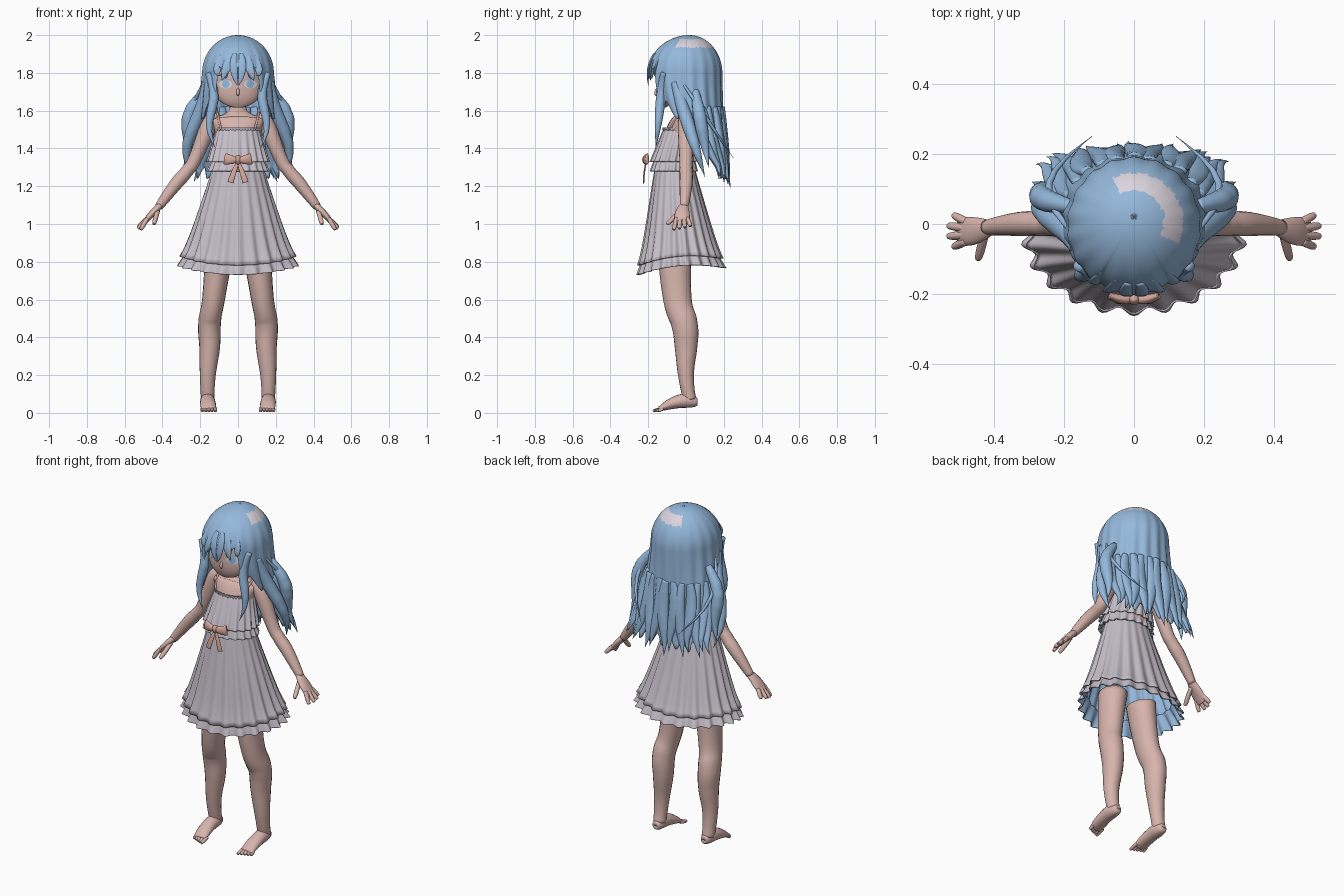
import bpy, bmesh
from math import sin, cos, pi, atan2, sqrt
from mathutils import Vector

if "Cube" in bpy.data.objects:
    bpy.data.objects.remove(bpy.data.objects["Cube"])


def material(name, *srgb):
    mat = bpy.data.materials.new(name)
    mat.use_nodes = True
    color = [channel ** 2.2 for channel in srgb] + [1]
    mat.diffuse_color = color
    mat.node_tree.nodes["Principled BSDF"].inputs["Base Color"].default_value = color
    return mat


SKIN = material("skin", .84, .7, .67)
HAIR = material("hair blue", .58, .72, .86)
SHINE = material("hair highlight", .86, .83, .87)
CLOTH = material("dress lilac white", .77, .74, .78)
RIBBON = material("ribbon peach", .83, .65, .6)
WHITE = material("eye white", .86, .88, .92)


def lerp(start, end, f):
    return start + (end - start) * f


def smooth(rows, steps=6):
    """Spline through rows of numbers."""
    out = []
    for i in range(len(rows) - 1):
        before, start, end = rows[max(i - 1, 0)], rows[i], rows[i + 1]
        after = rows[min(i + 2, len(rows) - 1)]
        for k in range(steps):
            t = k / steps
            blend = t * t * (3 - 2 * t)
            out.append([lerp(b + t * (c - a) / 2, c - (1 - t) * (d - b) / 2, blend)
                        for a, b, c, d in zip(before, start, end, after)])
    return out + [list(rows[-1])]


def finish(name, bm, mats):
    mesh = bpy.data.meshes.new(name)
    bm.to_mesh(mesh)
    bm.free()
    for mat in mats:
        mesh.materials.append(mat)
    for poly in mesh.polygons:
        poly.use_smooth = True
    obj = bpy.data.objects.new(name, mesh)
    bpy.context.collection.objects.link(obj)
    return obj


def tube(name, points, mat, side=1, ref=(1, 0, 0), sides=16):
    """Tapered limb or strand through points x, y, z, width and optional depth."""
    rows = smooth([(side * p[0], *p[1:4], p[-1]) for p in points])
    bm = bmesh.new()
    rings = []
    for i, (*centre, width, depth) in enumerate(rows):
        ahead, behind = rows[min(i + 1, len(rows) - 1)], rows[max(i - 1, 0)]
        along = (Vector(ahead[:3]) - Vector(behind[:3])).normalized()
        across = Vector(ref)
        across = (across - along * across.dot(along)).normalized() * max(width, .001)
        out = along.cross(across).normalized() * max(depth, .001)
        angles = [2 * pi * k / sides for k in range(sides)]
        rings.append([bm.verts.new(Vector(centre) + across * cos(a) + out * sin(a)) for a in angles])
    for top, low in zip(rings, rings[1:]):
        for k in range(sides):
            bm.faces.new((top[k - 1], low[k - 1], low[k], top[k]))
    bm.faces.new(rings[0])
    bm.faces.new(rings[-1])
    bmesh.ops.recalc_face_normals(bm, faces=bm.faces)
    finish(name, bm, [mat])


def pair(name, points, mat, **options):
    for side, word in ((1, "left"), (-1, "right")):
        tube(word + "_" + name, points, mat, side, **options)


def digit(name, base, tip, radius):
    """Straight round-ended finger or toe on both sides."""
    base, tip = Vector(base), Vector(tip)
    points = [(*base.lerp(tip, f), radius * r) for f, r in ((0, 1), (.8, 1), (1, .4))]
    pair(name, points, SKIN, ref=(.1, 1, .1))


def lock(name, start, end, bulge, wave, width):
    """Wavy tapering lock of hair on both sides."""
    points = []
    for k in range(8):
        f = k / 7
        x, y, z = Vector(start).lerp(Vector(end), f)
        x += bulge * sin(pi * f) + wave * sin(2 * pi * f)
        points.append((x, y, z, width * sin(pi * lerp(.2, 1, f))))
    pair(name, points, HAIR)


def sheet(name, surface, around, down, mats, rule=None):
    """Ring surface of angle and v; angle zero is the front, v runs downward."""
    bm = bmesh.new()
    grid = [[bm.verts.new(surface(2 * pi * i / around, j / down)) for i in range(around)]
            for j in range(down + 1)]
    for top, low in zip(grid, grid[1:]):
        for i in range(around):
            face = bm.faces.new((top[i - 1], low[i - 1], low[i], top[i]))
            if rule:
                face.material_index = rule(face.calc_center_median())
    return finish(name, bm, mats)


def thicken(obj, thickness, lining=0):
    mod = obj.modifiers.new("thickness", "SOLIDIFY")
    mod.thickness = thickness
    mod.offset = -1
    mod.material_offset = lining


# Torso, neck and limbs
tube("torso", [(0, -.05, 1.28, .12, .1), (0, -.03, 1.48, .12, .08), (0, -.01, 1.55, .14, .05),
               (0, 0, 1.6, .05, .045), (0, 0, 1.7, .045)], SKIN, sides=24)
pair("leg", [(.1, -.06, .85, .075, .09), (.13, -.045, .6, .06, .075), (.15, -.01, .48, .06, .07),
             (.15, 0, .35, .055, .06), (.16, 0, .2, .042), (.16, .02, .07, .035)], SKIN, sides=20)
pair("foot", [(.16, .06, .06, .01), (.16, .04, .06, .03), (.16, -.04, .06, .04, .035),
              (.155, -.14, .02, .04, .013)], SKIN)
for i in range(5):
    x = .12 + .017 * i
    digit(f"toe_{i + 1}", (x, -.12, .024), (x, -.175 + .007 * i, .01), .009)
pair("arm", [(.12, 0, 1.55, .03), (.15, 0, 1.53, .043), (.22, 0, 1.36, .036),
             (.27, 0, 1.28, .034), (.33, 0, 1.21, .034), (.42, -.01, 1.09, .022)], SKIN, ref=(0, 1, 0))
pair("palm", [(.41, -.01, 1.1, .022, .018), (.46, -.02, 1.05, .04, .017),
              (.5, -.02, 1, .036, .01)], SKIN, ref=(0, 1, 0))
for i in range(4):
    bend = .015 * (i in (1, 2))
    digit(f"finger_{i + 1}", (.48, .019 * i - .05, 1.03),
          (.515 + bend, .03 * i - .065, .97 + .006 * i), .011)
digit("thumb", (.425, -.025, 1.07), (.445, -.1, 1), .012)


# Head
def face_ring(z):
    """Half width, front y and back y of the head."""
    if z > 1.77:
        k = sqrt(max(0, 1 - ((z - 1.77) / .19) ** 2))
        return .15 * k, -.157 * k, .14 * k
    u = min(1, (1.77 - z) / .155)
    return .15 * sqrt(1 - u * u), -.157 + .03 * u ** 4, lerp(.14, -.11, u)


def face_point(angle, v):
    z = 1.79 + .172 * cos(pi * v)
    width, front, back = face_ring(z)
    return width * sin(angle), lerp(front, back, (1 - cos(angle)) / 2), z


sheet("head", face_point, 48, 32, [SKIN])
tube("nose", [(0, -.15, 1.72, .005), (0, -.16, 1.695, .008), (0, -.155, 1.68, .003)], SKIN)


# Eyes as thin plates that follow the face
def plate(name, x, z, width, height, lift, mat):
    bm = bmesh.new()

    def vert(angle, r):
        px, pz = x + r * width * cos(angle), z + r * height * sin(angle)
        wide, front, back = face_ring(pz)
        bow = sqrt(max(0, 1 - (px / wide) ** 2))
        return bm.verts.new((px, lerp(front, back, (1 - bow) / 2) - lift, pz))
    middle = vert(0, 0)
    inner, outer = [[vert(pi * k / 10, r) for k in range(20)] for r in (.5, 1)]
    for k in range(20):
        bm.faces.new((middle, inner[k - 1], inner[k]))
        bm.faces.new((inner[k - 1], outer[k - 1], outer[k], inner[k]))
    finish(name, bm, [mat])


for side, word in ((1, "left"), (-1, "right")):
    plate(word + "_eye_white", side * .066, 1.74, .034, .022, .002, WHITE)
    plate(word + "_iris", side * .064, 1.74, .02, .02, .004, HAIR)
    plate(word + "_lash", side * .068, 1.764, .037, .004, .006, HAIR)


# Hair shell: a dome over the head, then a curtain that recedes to the back
def hair_point(angle, z, out=0):
    if z > 1.8:
        k = sqrt(max(0, 1 - ((z - 1.8) / .2) ** 2))
        width, front, back = .19 * k, .02 - .22 * k, .02 + .17 * k
    else:
        drop = 1.8 - z
        width, front, back = .19 + .1 * drop, min(.1, 1.2 * drop ** 2 - .2), .19 + .1 * drop ** 2
    k = 1 + out + .022 * min(1, (2 - z) * 3) * cos(18 * angle)
    return width * k * sin(angle), lerp(front, back, (1 - k * cos(angle)) / 2), z


def shell_point(angle, v):
    turn = min(angle, 2 * pi - angle)
    fall = min(1, max(0, turn - .6) / 1.5)
    end = 1.8 if turn < .6 else 1.65 - .38 * fall ** 1.5
    end -= .03 * cos(18 * angle)
    return hair_point(angle, lerp(2, end, v ** 1.7))


def shine_patch(c):
    return int(1.935 < c.z < 1.978 and -.4 < atan2(c.y, c.x) < 2)


thicken(sheet("hair_shell", shell_point, 180, 48, [HAIR, SHINE], shine_patch), .012)

# Fringe strands and long wavy locks
for i in range(6):
    x = .044 * (i - 2.5)
    y = 3 * x * x - .2
    tube(f"fringe_strand_{i + 1}", [(x * .7, y + .03, 1.9, .012, .006), (x, y, 1.82, .02, .007),
                                    (x + .02 * cos(3 * i), y, 1.72 + .6 * abs(x), .001)], HAIR)
lock("front_lock", (.16, -.12, 1.8), (.12, -.16, 1.4), 0, -.02, .025)
lock("shoulder_lock", (.17, -.06, 1.75), (.25, .1, 1.25), .03, -.02, .035)
lock("outer_lock", (.18, .05, 1.7), (.29, .12, 1.3), .03, .02, .034)
lock("loose_strand", (.18, -.02, 1.75), (.12, .25, 1.35), .09, 0, .01)
for i in range(13):
    swing = .06 if i % 2 else -.06
    low = 1.19 + .025 * (i % 2) + .008 * abs(i - 6)
    path = []
    for k in range(8):
        f = k / 7
        radius = .036 * sin(pi * lerp(.2, 1, f))
        angle = pi + (i - 6) * .23 + swing * sin(5 * f)
        path.append((*hair_point(angle, lerp(1.62, low, f), .17 * f ** 4 - .04), radius, radius * .7))
    tube(f"back_lock_{i + 1}", path, HAIR)


# Dress
def dress(name, folds, top, bottom, fold, flare=0):
    """Pleated ring between two levels: height, half width, centre y."""
    def point(angle, v):
        z, width, centre = (lerp(a, b, v) for a, b in zip(top, bottom))
        width += flare * v ** 8
        k = 1 + fold * lerp(.3, 1, v) * cos(folds * angle)
        dip = min(1, max(0, 1.2 - z) / .4)
        z += dip * (.03 * sin(angle) ** 2 - .018 * cos(angle))
        return width * k * sin(angle), centre - (.7 * width + .01) * k * cos(angle), z
    thicken(sheet(name, point, 176, 20, [CLOTH, HAIR]), .005, lining=1)


dress("skirt", 22, (1.3, .135, -.06), (.8, .285, -.03), .04, flare=.015)
dress("hem_frill", 22, (.84, .26, -.035), (.75, .31, -.025), .05)
dress("bodice", 20, (1.5, .115, -.03), (1.33, .16, -.065), .05)
dress("waist_frill", 20, (1.35, .135, -.06), (1.28, .16, -.065), .05)
dress("neckline_lace", 44, (1.51, .12, -.03), (1.49, .115, -.03), .03)
pair("strap", [(.09, -.09, 1.5, .006), (.11, 0, 1.59, .006), (.09, .05, 1.5, .006)], RIBBON)

# Waist bow
pair("bow_loop", [(0, -.21, 1.34, .01), (.03, -.215, 1.34, .014, .022),
                  (.07, -.205, 1.345, .01, .03)], RIBBON, ref=(0, 1, 0))
pair("bow_tail", [(0, -.21, 1.33, .007, .004), (.02, -.22, 1.28, .013, .004),
                  (.04, -.225, 1.22, .016, .004)], RIBBON)
tube("bow_knot", [(0, -.21, 1.36, .01), (0, -.216, 1.34, .016), (0, -.21, 1.32, .01)], RIBBON)
